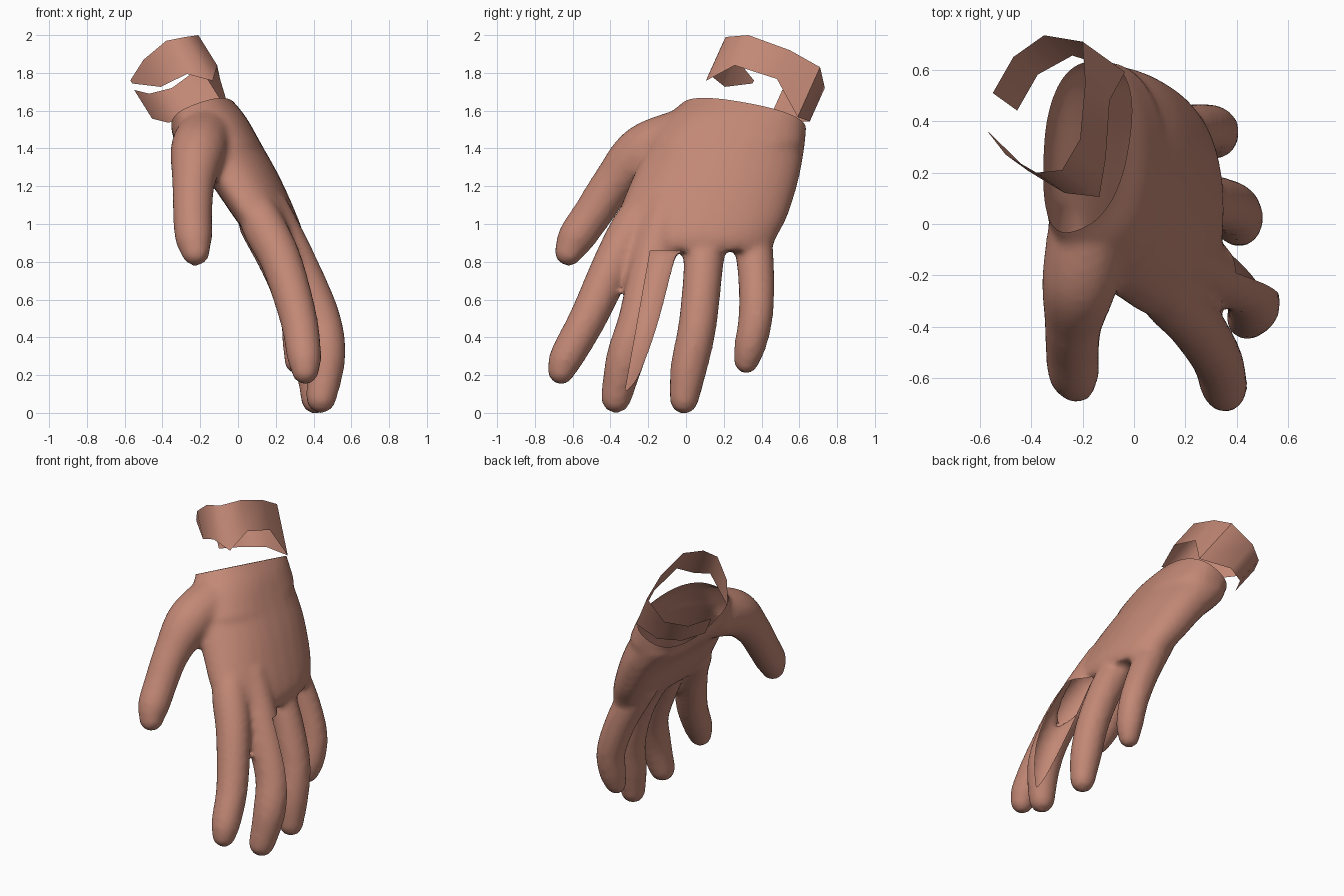
import bpy, bmesh, math
from mathutils import Vector

if "Cube" in bpy.data.objects:
    bpy.data.objects.remove(bpy.data.objects["Cube"])

skin = bpy.data.materials.new("skin")
skin.diffuse_color = (0.54, 0.245, 0.178, 1)
skin.use_nodes = True
skin.node_tree.nodes["Principled BSDF"].inputs["Base Color"].default_value = skin.diffuse_color


def spline(rows, steps=6):
    """Catmull-Rom through rows of numbers."""
    out = []
    for i in range(len(rows) - 1):
        a, b, c, d = (rows[max(0, min(len(rows) - 1, i + k))] for k in (-1, 0, 1, 2))
        for s in range(steps):
            t = s / steps
            out.append([0.5 * (2 * q + (r - p) * t + (2 * p - 5 * q + 4 * r - u) * t * t
                        + (3 * q - p - 3 * r + u) * t ** 3) for p, q, r, u in zip(a, b, c, d)])
    out.append(list(rows[-1]))
    return out


def skin_rings(bm, rings):
    """Closed loft through vertex rings."""
    vs = [[bm.verts.new(p) for p in r] for r in rings]
    n = len(vs[0])
    for a, b in zip(vs, vs[1:]):
        for i in range(n):
            bm.faces.new((a[i], a[(i + 1) % n], b[(i + 1) % n], b[i]))
    bm.faces.new(vs[0])
    bm.faces.new(vs[-1])


def finger(bm, rows):
    """Round tube along x, y, z, radius with a domed tip."""
    pts = spline(rows)
    end, prev = Vector(pts[-1][:3]), Vector(pts[-3][:3])
    d, r = (end - prev).normalized(), pts[-1][3]
    for a in (25, 50, 70, 85):
        pts.append([*(end + d * r * math.sin(math.radians(a))), r * math.cos(math.radians(a))])
    rings = []
    for i, p in enumerate(pts):
        t = (Vector(pts[min(i + 1, len(pts) - 1)][:3]) - Vector(pts[max(i - 1, 0)][:3])).normalized()
        u = t.cross(Vector((1, 0, 0))).normalized()
        v = t.cross(u)
        rings.append([Vector(p[:3]) + p[3] * (u * math.cos(k * math.pi / 8) + v * math.sin(k * math.pi / 8))
                      for k in range(16)])
    skin_rings(bm, rings)


def finish(bm, name):
    bmesh.ops.recalc_face_normals(bm, faces=bm.faces)
    me = bpy.data.meshes.new(name)
    bm.to_mesh(me)
    bm.free()
    ob = bpy.data.objects.new(name, me)
    bpy.context.collection.objects.link(ob)
    me.materials.append(skin)
    bpy.ops.object.select_all(action='DESELECT')
    bpy.context.view_layer.objects.active = ob
    ob.select_set(True)
    return ob


# Hand: palm loft plus five finger volumes fused into one skin
bm = bmesh.new()
palm = [  # z, x min, x max, y min, y max
    (1.80, -0.46, -0.13, 0.09, 0.67),
    (1.68, -0.39, -0.05, 0.02, 0.65),
    (1.57, -0.36, 0.04, -0.10, 0.64),
    (1.43, -0.33, 0.12, -0.20, 0.63),
    (1.25, -0.17, 0.22, -0.28, 0.60),
    (1.05, -0.03, 0.31, -0.36, 0.54),
    (0.93, 0.06, 0.35, -0.37, 0.48),
    (0.86, 0.13, 0.34, -0.33, 0.45)]
rings = []
for z, x0, x1, y0, y1 in spline(palm, 5):
    ring = []
    for k in range(32):
        c, s = math.cos(k * math.pi / 16), math.sin(k * math.pi / 16)
        c, s = (math.copysign(abs(w) ** 0.8, w) for w in (c, s))
        edge = -0.05 * s * s * (1 if z < 1.4 else 0.3)      # arched back of the hand
        ring.append(((x0 + x1) / 2 + (x1 - x0) / 2 * c + edge, (y0 + y1) / 2 + (y1 - y0) / 2 * s, z))
    rings.append(ring)
skin_rings(bm, rings)

fingers = {
    "thumb": [(-0.17, 0.02, 1.46, .16), (-0.21, -0.22, 1.38, .15), (-0.235, -0.38, 1.22, .115),
              (-0.24, -0.49, 1.06, .105), (-0.235, -0.58, 0.93, .10), (-0.225, -0.62, 0.855, .078)],
    "index": [(0.06, -0.16, 1.18, .08), (0.13, -0.27, 1.0, .115), (0.23, -0.38, 0.80, .11),
              (0.32, -0.52, 0.50, .10), (0.35, -0.63, 0.30, .092), (0.355, -0.66, 0.225, .075)],
    "middle": [(0.15, -0.10, 1.08, .12), (0.30, -0.18, 0.80, .115), (0.435, -0.25, 0.50, .108),
               (0.465, -0.32, 0.29, .104), (0.44, -0.37, 0.08, .082)],
    "ring": [(0.13, 0.11, 1.05, .12), (0.29, 0.09, 0.75, .105), (0.385, 0.06, 0.46, .102),
             (0.405, 0.015, 0.24, .098), (0.41, -0.01, 0.072, .078)],
    "little": [(0.10, 0.34, 1.02, .11), (0.23, 0.37, 0.75, .098), (0.31, 0.37, 0.52, .092),
               (0.32, 0.34, 0.36, .085), (0.31, 0.32, 0.275, .068)]}
for rows in fingers.values():
    finger(bm, rows)
hand = finish(bm, "hand")
m = hand.modifiers.new("fuse", 'REMESH')
m.mode, m.voxel_size = 'VOXEL', 0.02
m = hand.modifiers.new("soften", 'SMOOTH')
m.factor, m.iterations = 0.5, 6
for mod in list(hand.modifiers):
    bpy.ops.object.modifier_apply(modifier=mod.name)

# Open the wrist end with a slanted cut
bm = bmesh.new()
bm.from_mesh(hand.data)
bmesh.ops.bisect_plane(bm, geom=bm.verts[:] + bm.edges[:] + bm.faces[:], plane_co=(-0.1, 0.2, 1.635),
                       plane_no=(-0.45, 0.25, 1), clear_outer=True)

# Long clean opening along one side of the middle finger
slit = [((0, -0.16, 1.02), (0, 1, -0.179)), ((0, -0.09, 0.5), (0, -1, 0.17)),
        ((0.42, 0, 0.45), (1, 0, 0.304)), ((0, 0, 0.12), (0, 0, 1)), ((0, 0, 0.86), (0, 0, -1))]
for co, no in slit:
    bmesh.ops.bisect_plane(bm, geom=bm.verts[:] + bm.edges[:] + bm.faces[:], plane_co=co, plane_no=no)
gone = [f for f in bm.faces
        if all((f.calc_center_median() - Vector(co)).dot(Vector(no)) > 0 for co, no in slit)]
bmesh.ops.delete(bm, geom=gone, context='FACES')
bm.to_mesh(hand.data)
bm.free()
hand.data.materials.clear()
hand.data.materials.append(skin)
bpy.ops.object.shade_smooth()

# Wrist band: tilted open cuff, each row is upper x, y, z and height
cuff = [(-0.55, 0.51, 1.71, 0.19), (-0.47, 0.65, 1.69, 0.19), (-0.35, 0.735, 1.72, 0.22),
        (-0.20, 0.71, 1.83, 0.33), (-0.19, 0.55, 1.92, 0.19), (-0.21, 0.33, 2.0, 0.20),
        (-0.28, 0.21, 1.99, 0.29), (-0.38, 0.20, 1.97, 0.22), (-0.50, 0.27, 1.87, 0.18),
        (-0.57, 0.36, 1.76, 0.02)]
axis = Vector((0.50, -0.36, -0.80))
bm = bmesh.new()
pairs = [(bm.verts.new(c[:3]), bm.verts.new(Vector(c[:3]) + axis * c[3])) for c in cuff]
for a, b in zip(pairs, pairs[1:]):
    bm.faces.new((a[0], a[1], b[1], b[0]))
finish(bm, "wrist_band")
bpy.ops.object.shade_smooth_by_angle(angle=math.radians(50))
